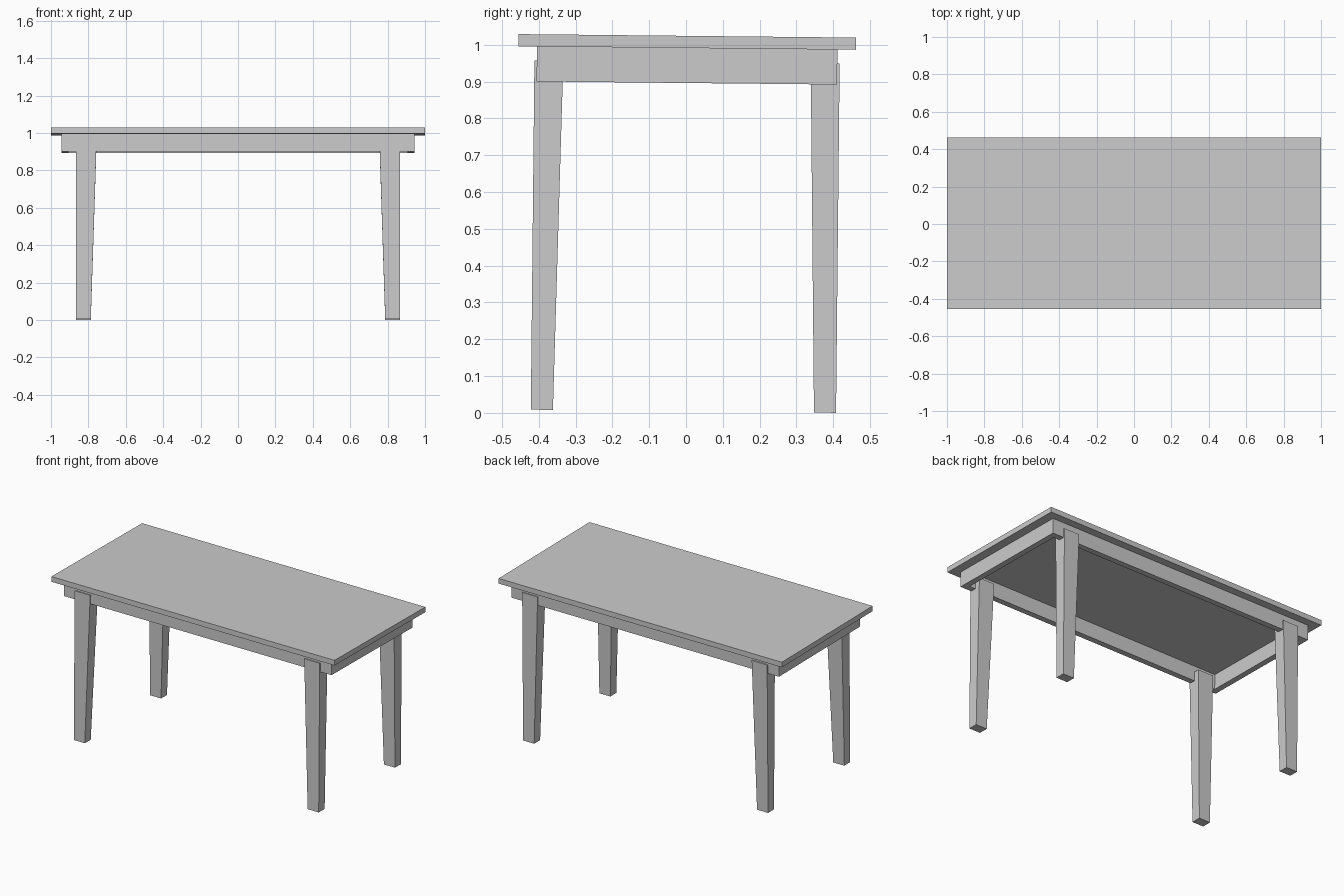
import bpy, bmesh
from mathutils import Matrix

if "Cube" in bpy.data.objects:
    bpy.data.objects.remove(bpy.data.objects["Cube"])

# The whole table leans very slightly back (front edge raised)
TILT = Matrix.Translation((0, -0.007, 0)) @ Matrix.Rotation(-0.0103, 4, 'X')


def tapered_box(name, bottom, top, z0, z1):
    """Box between two rectangles given as (x0, x1, y0, y1)."""
    bm = bmesh.new()
    bmesh.ops.create_cube(bm, size=1)
    for v in bm.verts:
        r, z = (top, z1) if v.co.z > 0 else (bottom, z0)
        x = r[1] if v.co.x > 0 else r[0]
        y = r[3] if v.co.y > 0 else r[2]
        v.co = (x, y, z)
    bm.transform(TILT)
    bmesh.ops.recalc_face_normals(bm, faces=bm.faces[:])
    me = bpy.data.meshes.new(name)
    bm.to_mesh(me)
    bm.free()
    ob = bpy.data.objects.new(name, me)
    bpy.context.collection.objects.link(ob)
    return ob


def box(name, rect, z0, z1):
    return tapered_box(name, rect, rect, z0, z1)


def span(side, inner, outer):
    return tuple(sorted((side * inner, side * outer)))


# Table top
box("table_top", (-1, 1, -0.458, 0.458), 0.991, 1.024)

# Apron frame
AX, AY, T = 0.944, 0.408, 0.037
for s, n in ((-1, "front"), (1, "back")):
    box(n + "_apron", (-AX, AX) + span(s, AY - T, AY), 0.896, 0.991)
for s, n in ((-1, "left"), (1, "right")):
    box(n + "_apron", span(s, AX - T, AX) + (-AY + T, AY - T), 0.896, 0.991)

# Legs: straight outside, tapered on the two inner sides
for sx, nx in ((-1, "left"), (1, "right")):
    for sy, ny in ((-1, "front"), (1, "back")):
        tapered_box(f"{ny}_{nx}_leg",
                    span(sx, 0.787, 0.865) + span(sy, 0.3545, 0.4145),
                    span(sx, 0.756, 0.865) + span(sy, 0.336, 0.4145),
                    0.0045, 0.953)
